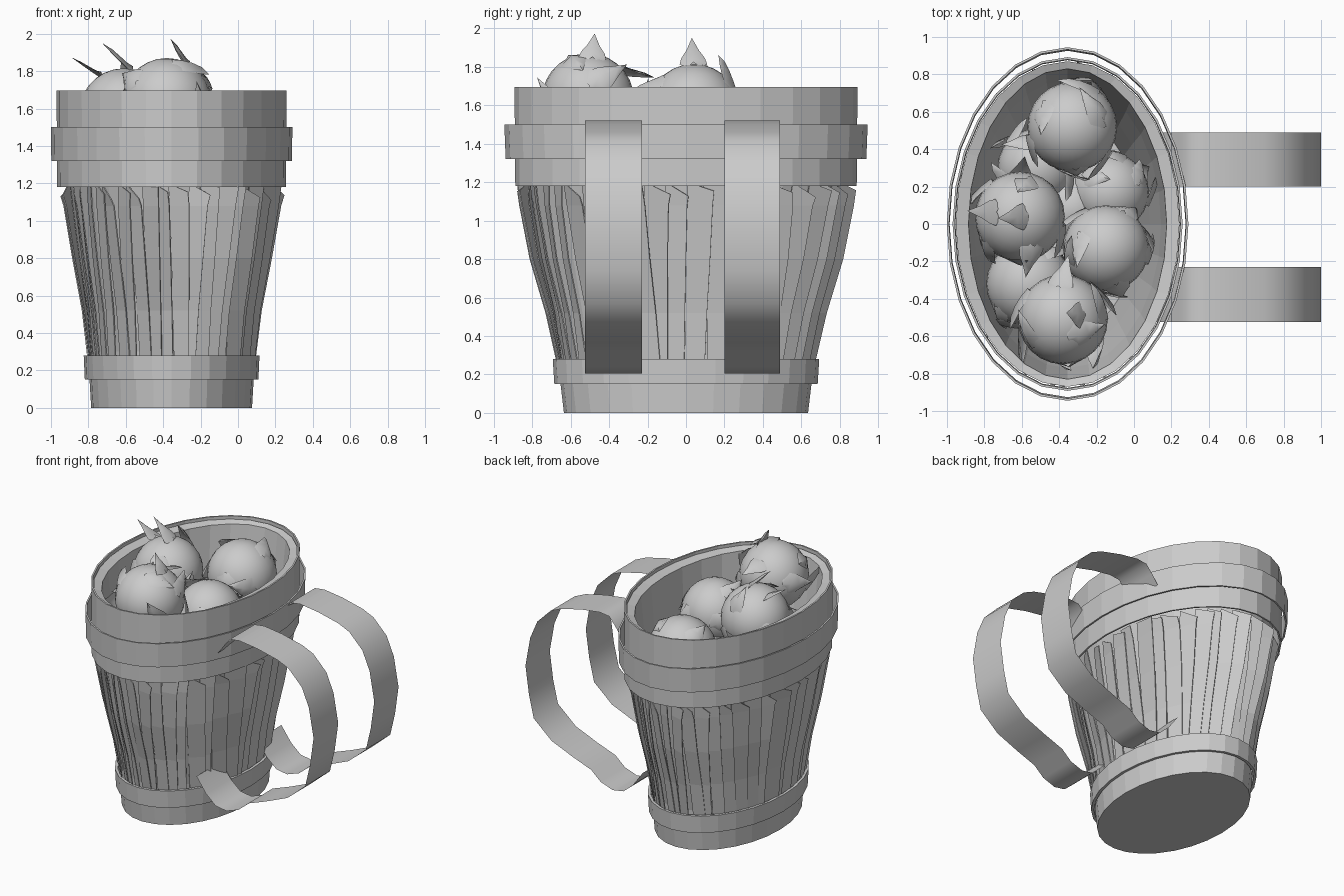
import bpy, bmesh, math, random
from mathutils import Vector

if "Cube" in bpy.data.objects:
    bpy.data.objects.remove(bpy.data.objects["Cube"])
random.seed(7)
CX, SEG = -0.355, 28


def make(name, verts, faces, thick=0, smooth=None):
    me = bpy.data.meshes.new(name)
    me.from_pydata(verts, [], faces)
    bm = bmesh.new()
    bm.from_mesh(me)
    bmesh.ops.recalc_face_normals(bm, faces=bm.faces)
    bm.to_mesh(me)
    bm.free()
    ob = bpy.data.objects.new(name, me)
    bpy.context.collection.objects.link(ob)
    if thick:
        m = ob.modifiers.new("thickness", 'SOLIDIFY')
        m.thickness, m.offset = thick, 0
    if smooth:
        bpy.ops.object.select_all(action='DESELECT')
        ob.select_set(True)
        bpy.context.view_layer.objects.active = ob
        bpy.ops.object.shade_smooth_by_angle(angle=math.radians(smooth))
    return ob


def oval(rx, ry, z, a):
    return (CX + rx * math.cos(a), ry * math.sin(a), z)


def oval_lathe(name, prof, closed=False):
    # sweep (rx, ry, z) rows around an oval; open profiles get end caps
    v = [oval(*p, math.tau * i / SEG) for p in prof for i in range(SEG)]
    n, f = len(prof), []
    for r in range(n if closed else n - 1):
        a, b = r * SEG, (r + 1) % n * SEG
        for i in range(SEG):
            j = (i + 1) % SEG
            f.append((a + i, a + j, b + j, b + i))
    if not closed:
        f += [tuple(range(SEG)), tuple(range((n - 1) * SEG, n * SEG))]
    return make(name, v, f)


def band(name, r0, r1, z0, z1, t):
    oval_lathe(name, [(*r0, z0), (*r1, z1), (r1[0] - t, r1[1] - t, z1),
                      (r0[0] - t, r0[1] - t, z0)], True)


# basket shell with hollow inside
oval_lathe("basket_shell", [
    (.415, .63, 0), (.425, .64, .3), (.49, .75, .8), (.54, .81, 1.18),
    (.598, .87, 1.675), (.53, .83, 1.66), (.50, .77, 1.2), (.44, .68, .7),
    (.38, .58, .1)])

# rim wall, foot and hoops
band("rim_wall", (.612, .888), (.615, .892), 1.18, 1.695, .012)
band("foot_wall", (.43, .635), (.44, .655), 0, .17, .02)
band("upper_hoop", (.643, .938), (.646, .945), 1.32, 1.50, .012)
band("lower_hoop", (.464, .685), (.47, .693), .15, .28, .02)

# overlapping slats, each with one edge lifted outward
ROWS = [(.24, .43, .645, .45, .67), (.52, .455, .69, .485, .735),
        (.80, .498, .758, .54, .82), (1.08, .535, .81, .59, .875),
        (1.2, .55, .825, .607, .885)]
v, f = [], []
N = 44
for k in range(N):
    a = math.tau * k / N
    w = math.tau / N * random.uniform(.95, 1.5)
    lift, skew = random.uniform(.3, 1), random.uniform(-.04, .04)
    b = len(v)
    for r, (z, x0, y0, x1, y1) in enumerate(ROWS):
        s = a + skew * (r - 2) / 2
        v.append(oval(x0, y0, z, s))
        v.append(oval(x0 + (x1 - x0) * lift, y0 + (y1 - y0) * lift,
                      z - (.09 if r == 4 else 0) * random.random(), s + w))
    f += [(b + 2 * r, b + 2 * r + 1, b + 2 * r + 3, b + 2 * r + 2) for r in range(4)]
make("slats", v, f, .006)

# thin strap handles
PATH = [(.2, 1.38), (.25, 1.45), (.30, 1.51), (.38, 1.52), (.53, 1.50),
        (.70, 1.46), (.79, 1.42), (.90, 1.31), (.96, 1.17), (.999, .95),
        (.97, .74), (.93, .57), (.78, .44), (.60, .365), (.45, .31),
        (.37, .24), (.27, .205), (.18, .22), (.10, .29), (.02, .40)]
for name, y0, y1 in (("handle_back", .2, .49), ("handle_front", -.525, -.23)):
    v = [(x, y, z) for x, z in PATH for y in (y0, y1)]
    f = [(2 * i, 2 * i + 1, 2 * i + 3, 2 * i + 2) for i in range(len(PATH) - 1)]
    make(name, v, f, 0, 60)


def leaf(v, f, c, r, d, t, reach, lift, width):
    # curved pointed scale, hugging the fruit at the base and peeling off
    t = (t - d * t.dot(d)).normalized()
    side = d.cross(t)
    b = len(v)
    for s, w in ((0, .5), (.25, 1), (.5, .85), (.75, .45)):
        a = reach * s
        n = d * math.cos(a) + t * math.sin(a)
        mid = c + n * r * (1.02 + lift * s ** 1.7)
        e = side * width * r * w
        v += [mid - e - n * .02, mid + n * .01, mid + e - n * .02]
    v.append(c + (d * math.cos(reach) + t * math.sin(reach)) * r * (1.02 + lift))
    for i in range(3):
        for j in range(2):
            p = b + 3 * i + j
            f.append((p, p + 1, p + 4, p + 3))
    f += [(b + 9, b + 10, b + 12), (b + 10, b + 11, b + 12)]


# scaly round fruit, with hand-placed crown leaves on the top ones
FRUIT = [(-.33, .52, 1.44, .24), (-.61, .04, 1.575, .24), (-.15, -.13, 1.44, .23),
         (-.38, -.51, 1.63, .24), (-.56, -.32, 1.26, .23), (-.13, .17, 1.2, .21),
         (-.52, .3, 1.2, .21), (-.33, .08, 1.15, .2)]
CROWN = {1: [((.2, 0, 1), (-1, -.05, .2), .5, .62), ((-.5, .1, .9), (-1, 0, .2), .25, .7),
             ((.3, -.6, .7), (.1, -.9, .3), .6, .4)],
         3: [((.5, .1, .9), (-1, 0, .2), .45, .42), ((.1, -.4, .9), (1, .2, 0), .9, .12),
             ((-.1, .7, .7), (.1, 1, .3), .5, .5)]}
for k, (x, y, z, r) in enumerate(FRUIT):
    c = Vector((x, y, z))
    bpy.ops.mesh.primitive_uv_sphere_add(segments=24, ring_count=14, radius=r, location=c)
    bpy.context.object.name = f"fruit_{k + 1}"
    bpy.ops.object.shade_smooth_by_angle(angle=math.radians(40))
    v, f = [], []
    for i in range(9):
        h = (.45 if k in CROWN else .7) - 1.2 * i / 8
        a = 2.4 * i + k * 1.3
        q = math.sqrt(1 - h * h)
        d = Vector((q * math.cos(a), q * math.sin(a), h))
        t = Vector((random.uniform(-1, 1), random.uniform(-1, 1), random.uniform(-.3, .4)))
        leaf(v, f, c, r, d, t, random.uniform(.7, 1), random.uniform(.1, .36), .3)
    for d, t, reach, lift in CROWN.get(k, []):
        leaf(v, f, c, r, Vector(d).normalized(), Vector(t), reach, lift, .3)
    make(f"fruit_leaves_{k + 1}", v, f, 0, 80)
